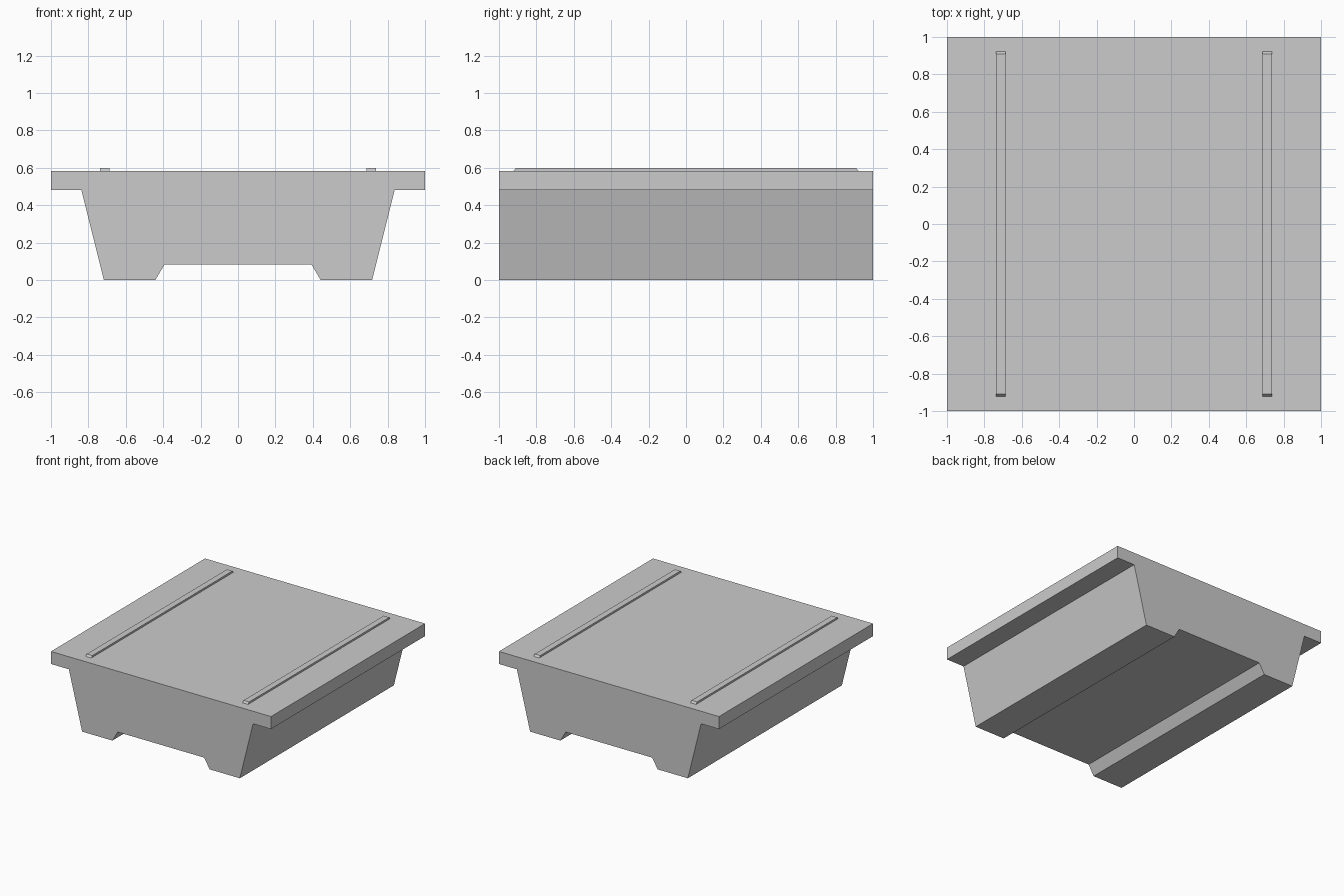
import bpy, bmesh
from mathutils import Vector

if "Cube" in bpy.data.objects:
    bpy.data.objects.remove(bpy.data.objects["Cube"])

TOP = 0.583


def extrude_profile(name, points, direction):
    """Make a solid by extruding a closed planar profile."""
    bm = bmesh.new()
    face = bm.faces.new([bm.verts.new(p) for p in points])
    result = bmesh.ops.extrude_face_region(bm, geom=[face], use_keep_orig=True)
    moved = [v for v in result["geom"] if isinstance(v, bmesh.types.BMVert)]
    bmesh.ops.translate(bm, verts=moved, vec=Vector(direction))
    bmesh.ops.recalc_face_normals(bm, faces=bm.faces)
    mesh = bpy.data.meshes.new(name)
    bm.to_mesh(mesh)
    bm.free()
    obj = bpy.data.objects.new(name, mesh)
    bpy.context.collection.objects.link(obj)
    return obj


# Deck slab with tapered body and underside channel, one mirrored section
half = [(0.393, 0.083), (0.442, 0), (0.717, 0), (0.837, 0.48), (1, 0.48), (1, TOP)]
section = half + [(-x, z) for x, z in reversed(half)]
extrude_profile("deck_block", [(x, -1, z) for x, z in section], (0, 2, 0))

# Two raised guide strips with sloped ends
strip = [(-0.923, TOP), (0.923, TOP), (0.91, 0.598), (-0.91, 0.598)]
for side, x in (("left", -0.7125), ("right", 0.7125)):
    extrude_profile(f"{side}_guide_strip", [(x - 0.025, y, z) for y, z in strip], (0.05, 0, 0))
